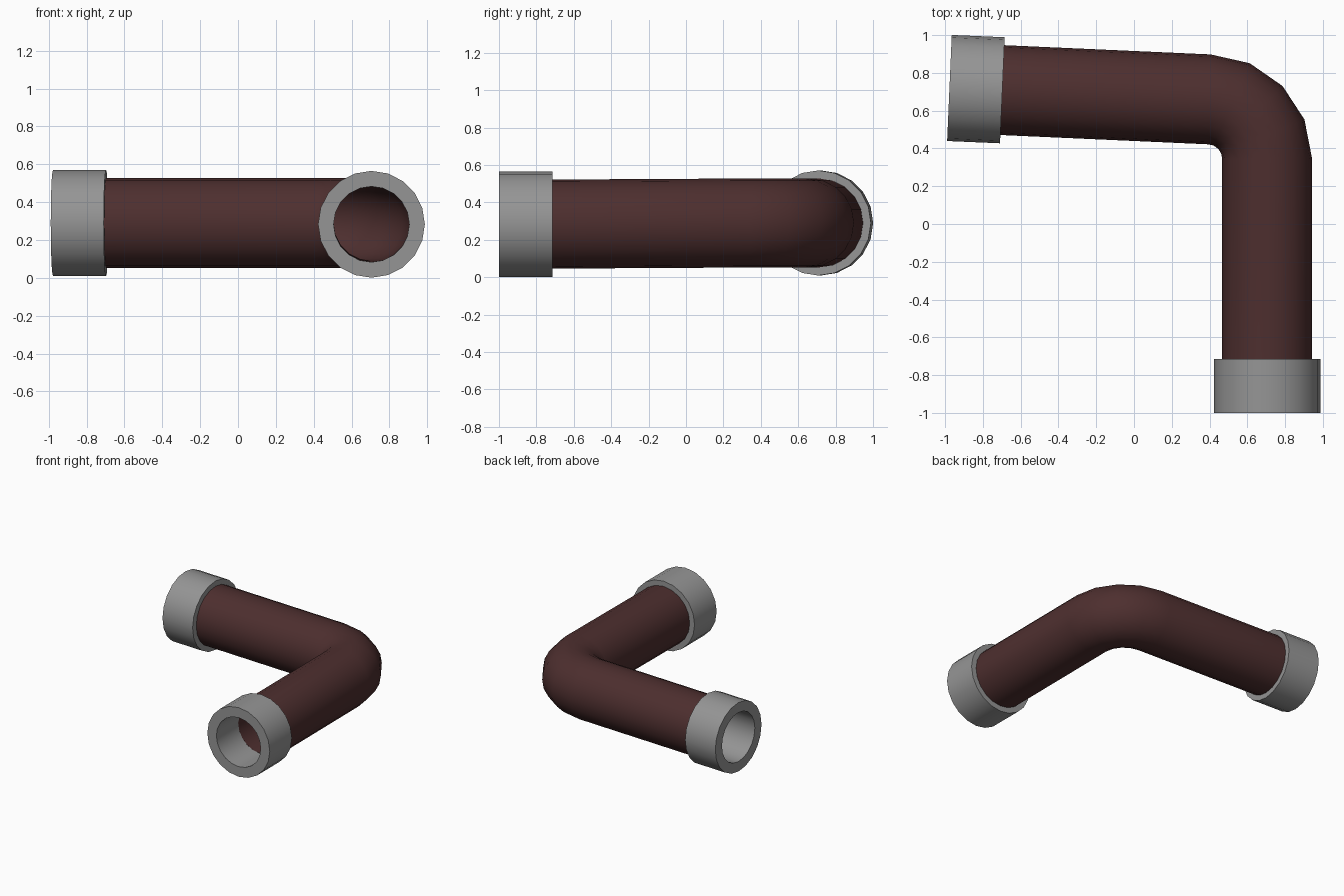
import bpy, bmesh, math
from mathutils import Vector

cube = bpy.data.objects.get("Cube")
if cube:
    bpy.data.objects.remove(cube)

SIDES = 20
UP = Vector((0, 0, 1))


def make_material(name, rgb):
    mat = bpy.data.materials.new(name)
    mat.use_nodes = True
    mat.diffuse_color = (*rgb, 1)
    mat.node_tree.nodes["Principled BSDF"].inputs["Base Color"].default_value = (*rgb, 1)
    return mat


def hollow_tube(name, stations, outer, inner, mat):
    """Sweep a ring wall along stations of (centre, heading angle in degrees)."""
    bm = bmesh.new()

    def ring(station, radius):
        centre, heading = station
        a = math.radians(heading)
        side = Vector((math.sin(a), -math.cos(a), 0))
        return [bm.verts.new(Vector(centre)
                             + side * radius * math.cos(math.tau * i / SIDES)
                             + UP * radius * math.sin(math.tau * i / SIDES))
                for i in range(SIDES)]

    # outside wall forward, inside wall back, joined by the two rims
    rings = [ring(s, outer) for s in stations]
    rings += [ring(s, inner) for s in reversed(stations)]
    for k, first in enumerate(rings):
        second = rings[(k + 1) % len(rings)]
        for i in range(SIDES):
            j = (i + 1) % SIDES
            bm.faces.new((first[i], first[j], second[j], second[i]))
    bmesh.ops.recalc_face_normals(bm, faces=bm.faces)
    mesh = bpy.data.meshes.new(name)
    bm.to_mesh(mesh)
    bm.free()
    mesh.materials.append(mat)
    obj = bpy.data.objects.new(name, mesh)
    bpy.context.collection.objects.link(obj)
    bpy.ops.object.select_all(action="DESELECT")
    obj.select_set(True)
    bpy.context.view_layer.objects.active = obj
    bpy.ops.object.shade_smooth_by_angle(angle=math.radians(40))
    return obj


pipe_red = make_material("dark red pipe", (0.075, 0.028, 0.028))
collar_grey = make_material("grey collar", (0.30, 0.30, 0.30))

# Elbow pipe: straight run, four-segment bend, straight run
BEND_X, BEND_Y, BEND_RADIUS, TURN, STEPS = 0.39, 0.345, 0.315, 88.4, 4
path = [((0.705, -0.72, 0.284), 90)]
for k in range(STEPS + 1):
    angle = TURN * k / STEPS
    a = math.radians(angle)
    path.append(((BEND_X + BEND_RADIUS * math.cos(a),
                  BEND_Y + BEND_RADIUS * math.sin(a), 0.29), 90 + angle))
path.append(((-0.70, 0.709, 0.29), 90 + TURN))
hollow_tube("elbow_pipe", path, 0.238, 0.2, pipe_red)

# End collars
hollow_tube("front_collar", [((0.705, -1.0, 0.283), 90), ((0.705, -0.715, 0.283), 90)],
            0.282, 0.2, collar_grey)
hollow_tube("right_collar", [((-0.697, 0.708, 0.29), 177.5), ((-0.977, 0.72, 0.29), 177.5)],
            0.281, 0.2, collar_grey)
